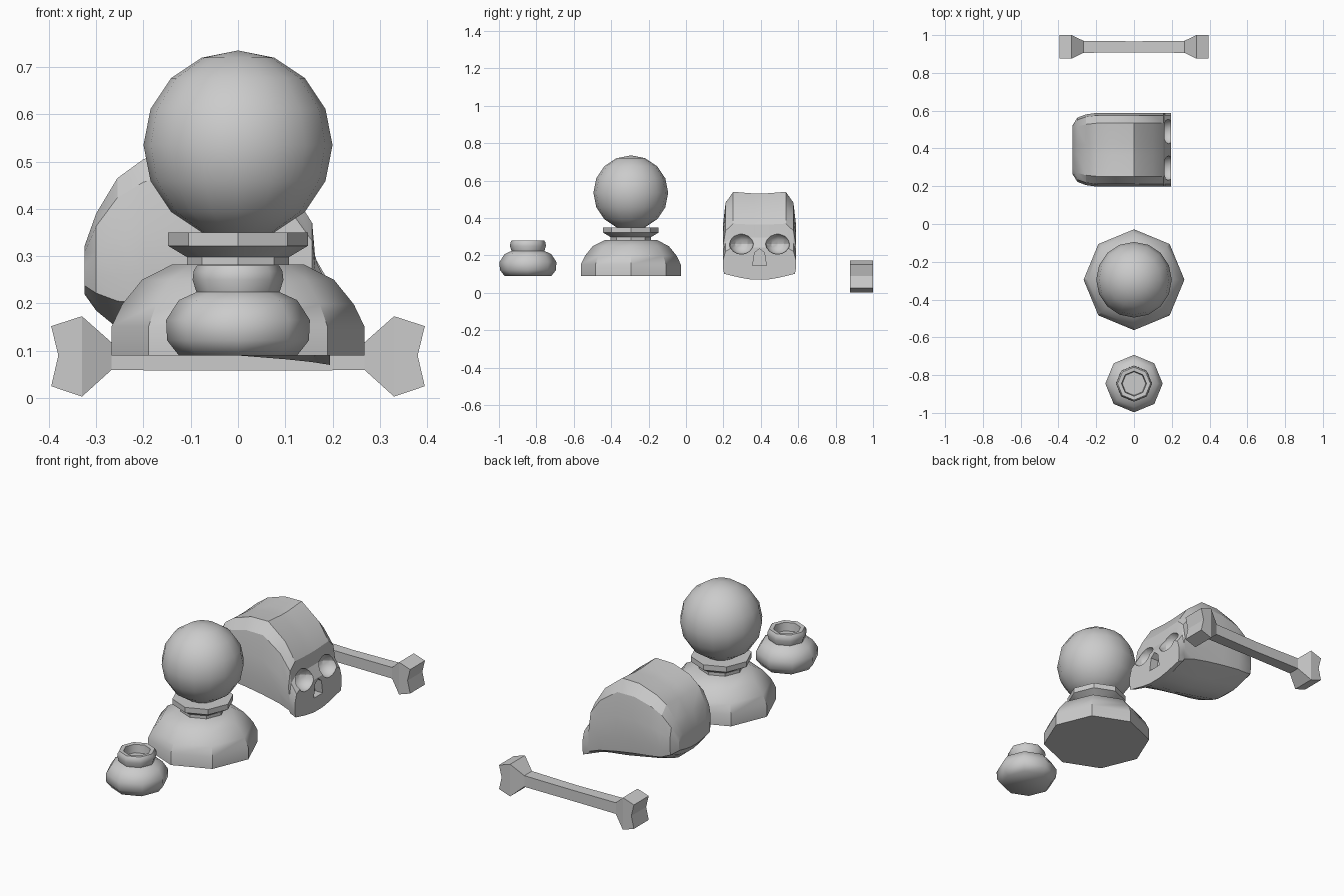
import bpy, bmesh
from math import cos, sin, pi, radians

if "Cube" in bpy.data.objects:
    bpy.data.objects.remove(bpy.data.objects["Cube"])


def make(name, verts, faces, angle=None):
    me = bpy.data.meshes.new(name)
    me.from_pydata(verts, [], faces)
    bm = bmesh.new()
    bm.from_mesh(me)
    bmesh.ops.remove_doubles(bm, verts=bm.verts, dist=1e-5)
    bmesh.ops.recalc_face_normals(bm, faces=bm.faces)
    bm.to_mesh(me)
    bm.free()
    ob = bpy.data.objects.new(name, me)
    bpy.context.collection.objects.link(ob)
    if angle:
        smooth(ob, angle)
    return ob


def smooth(ob, angle):
    bpy.ops.object.select_all(action='DESELECT')
    bpy.context.view_layer.objects.active = ob
    ob.select_set(True)
    bpy.ops.object.shade_smooth_by_angle(angle=radians(angle))


def loft(name, rings, angle=None):
    n = len(rings[0])
    faces = [(r * n + i, r * n + (i + 1) % n, (r + 1) * n + (i + 1) % n, (r + 1) * n + i)
             for r in range(len(rings) - 1) for i in range(n)]
    faces += [tuple(range(n)), tuple(range((len(rings) - 1) * n, len(rings) * n))]
    return make(name, [v for ring in rings for v in ring], faces, angle)


def lathe(name, y, profile, angle, n=8):
    rings = [[(r * cos(2 * pi * i / n), y + r * sin(2 * pi * i / n), z) for i in range(n)]
             for r, z in profile]
    return loft(name, rings, angle)


# Small open pot
lathe("pot", -0.845, [(.125, .09), (.15, .122), (.152, .165), (.125, .207), (.088, .224),
                      (.096, .25), (.094, .268), (.087, .28), (.066, .278), (.062, .235)], 55)

# Domed stand with a flared collar
lathe("ball_stand", -0.295, [(.267, .09), (.267, .152), (.245, .198), (.203, .25), (.14, .282)], 40)
lathe("stand_collar", -0.295, [(.108, .275), (.108, .298), (.148, .322), (.148, .35),
                               (.115, .35)], 30)

# Glass ball
bpy.ops.mesh.primitive_uv_sphere_add(segments=16, ring_count=8, radius=.2, location=(0, -.295, .535))
ball = bpy.context.object
ball.name = "glass_ball"
smooth(ball, 60)

# Skull: sections along x as (x, bottom, top, half width), facing +x
half = [(.2, 0), (.52, .06), (.97, .18), (1, .35), (1, .6), (.93, .87), (.72, 1), (.15, .98)]
stations = [(-.325, .22, .32, .13), (-.30, .185, .39, .17), (-.255, .148, .465, .187),
            (-.2, .132, .505, .195), (-.1, .11, .538, .195), (0, .09, .54, .195),
            (.1, .082, .46, .195), (.157, .076, .37, .195), (.163, .075, .30, .195),
            (.195, .07, .245, .195)]
section = half + [(-w, t) for w, t in reversed(half)]
skull = loft("skull", [[(x, .393 + w * hw, b + t * (top - b)) for w, t in section]
                       for x, b, top, hw in stations])

# Cutters for the eye sockets and nose opening
cutters = []
for side in (-1, 1):
    bpy.ops.mesh.primitive_uv_sphere_add(segments=12, ring_count=8, radius=1,
                                         location=(.185, .393 + side * .097, .262))
    eye = bpy.context.object
    eye.name = "eye_cutter"
    eye.scale = (.065, .066, .056)
    cutters.append(eye)
nose = [(-.037, .145), (.037, .145), (.026, .215), (0, .236), (-.026, .215)]
cutters.append(loft("nose_cutter", [[(x, .393 + y, z) for y, z in nose] for x in (.15, .25)]))
for c in cutters:
    c.hide_render = True
    m = skull.modifiers.new("cut", 'BOOLEAN')
    m.operation, m.solver, m.object = 'DIFFERENCE', 'EXACT', c
bpy.context.view_layer.objects.active = skull
for m in list(skull.modifiers):
    bpy.ops.object.modifier_apply(modifier=m.name)
for c in cutters:
    bpy.data.objects.remove(c)
smooth(skull, 25)

# Bone: one half outline as (x, z, half depth), mirrored across x
outline = [(0, .115, .029), (.268, .118, .032), (.33, .173, .062), (.395, .152, .062),
           (.38, .09, .062), (.395, .025, .062), (.33, .003, .062), (.268, .059, .032),
           (0, .058, .029)]
n = len(outline)
verts, faces = [], []
for sx in (-1, 1):
    k = len(verts)
    for sy in (-1, 1):
        verts += [(sx * x, .938 + sy * d, z) for x, z, d in outline]
    for o in (k, k + n):
        faces += [(o, o + 1, o + 7, o + 8), (o + 1, o + 2, o + 6, o + 7),
                  tuple(o + i for i in range(2, 7))]
    faces += [(k + i, k + i + 1, k + n + i + 1, k + n + i) for i in range(n - 1)]
make("bone", verts, faces)
